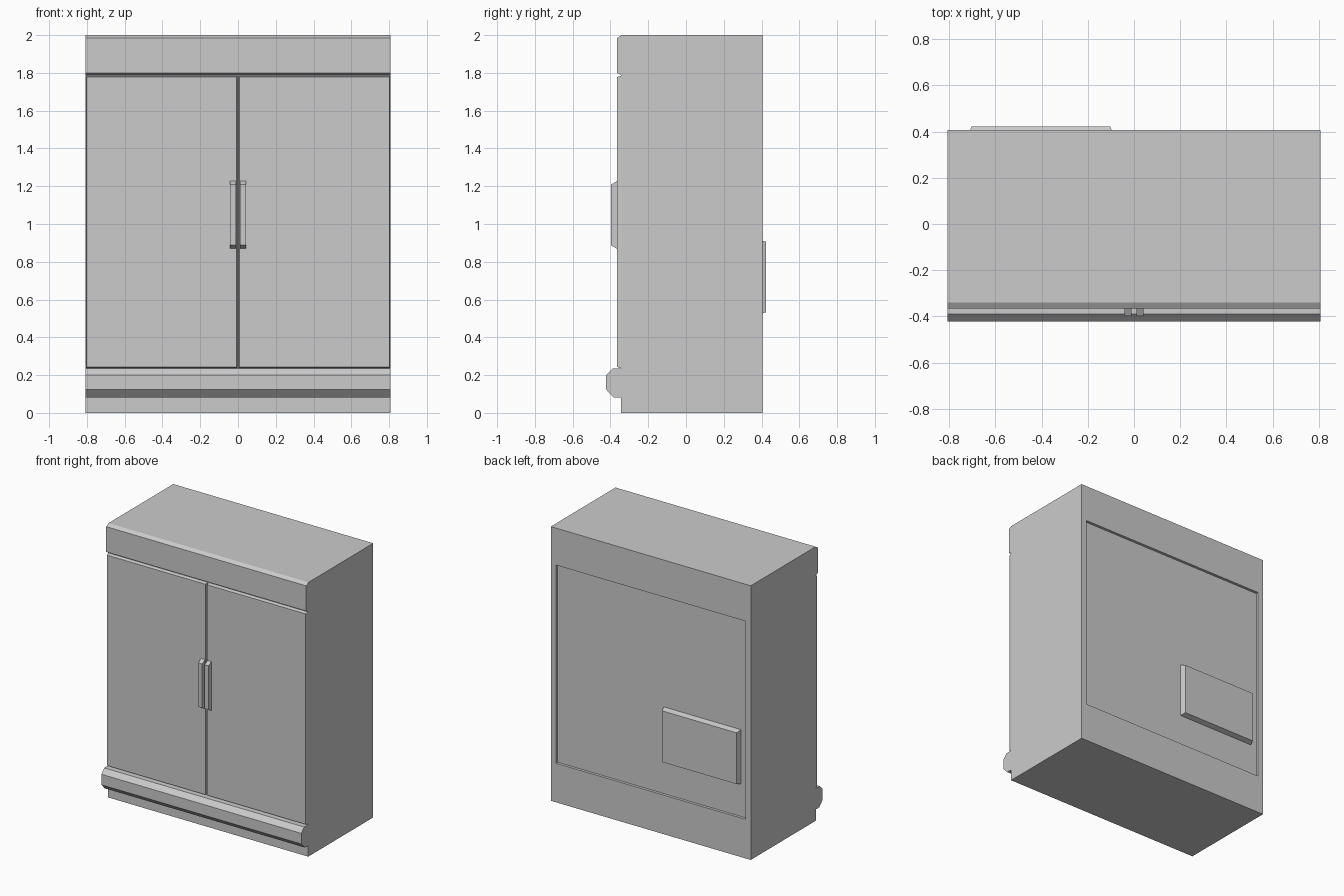
import bpy
import bmesh

cube = bpy.data.objects.get("Cube")
if cube:
    bpy.data.objects.remove(cube, do_unlink=True)

grey = bpy.data.materials.new("plain grey")
grey.use_nodes = True
COLOUR = (0.6, 0.6, 0.6, 1)
grey.diffuse_color = COLOUR
grey.node_tree.nodes["Principled BSDF"].inputs["Base Color"].default_value = COLOUR

HALF_W = 0.807
BACK = 0.406
SHELL = -0.343   # cabinet front behind the doors
FACE = -0.366    # front plane of doors and header
PANE_Z = (0.285, 1.73)


def finish(bm, name):
    bmesh.ops.recalc_face_normals(bm, faces=bm.faces[:])
    mesh = bpy.data.meshes.new(name)
    bm.to_mesh(mesh)
    bm.free()
    mesh.materials.append(grey)
    obj = bpy.data.objects.new(name, mesh)
    bpy.context.collection.objects.link(obj)
    return obj


def facing(bm, direction):
    """Largest face pointing along -y or +y."""
    bm.normal_update()
    faces = [f for f in bm.faces if f.normal.y * direction > 0.99]
    return max(faces, key=lambda f: f.calc_area())


def recess(bm, face, xs, zs, depth_y):
    """Sink a rectangle into a face down to depth_y."""
    bmesh.ops.inset_individual(bm, faces=[face], thickness=0.03)
    mid = face.calc_center_median()
    for v in face.verts:
        v.co.x = xs[v.co.x > mid.x]
        v.co.z = zs[v.co.z > mid.z]
    inner = bmesh.ops.extrude_discrete_faces(bm, faces=[face])["faces"][0]
    for v in inner.verts:
        v.co.y = depth_y


def tapered_block(xs, zs, base_y, top_y, inset_x, inset_z):
    """Block on the plane base_y, narrowing towards top_y."""
    bm = bmesh.new()
    bmesh.ops.create_cube(bm, size=2)
    for v in bm.verts:
        sx, sy, sz = v.co
        outer = sy > 0
        v.co.x = xs[sx > 0] - sx * inset_x * outer
        v.co.z = zs[sz > 0] - sz * inset_z * outer
        v.co.y = top_y if outer else base_y
    return bm


# Cabinet: side profile (y, z) with plinth, bumper, door bay and header
profile = [
    (BACK, 0), (SHELL, 0), (SHELL, 0.082), (-0.383, 0.082),
    (-0.4225, 0.123), (-0.4225, 0.2), (-0.39, 0.234), (SHELL, 0.234),
    (SHELL, 1.788), (FACE, 1.8), (FACE, 1.984), (-0.34, 2), (BACK, 2),
]
bm = bmesh.new()
side = bm.faces.new([bm.verts.new((-HALF_W, y, z)) for y, z in profile])
new = bmesh.ops.extrude_face_region(bm, geom=[side])["geom"]
for v in new:
    if isinstance(v, bmesh.types.BMVert):
        v.co.x = HALF_W
bmesh.ops.recalc_face_normals(bm, faces=bm.faces[:])
recess(bm, facing(bm, 1), (-0.765, 0.765), PANE_Z, BACK - 0.02)
finish(bm, "cabinet")

# Rear cover plate standing in the back recess
finish(tapered_block((-0.715, -0.09), (0.52, 0.918), BACK - 0.021, 0.4225,
                     0.012, 0.012), "rear_cover")

# Doors with sunken panes, and their handles
for name, s in (("left", 1), ("right", -1)):
    def span(a, b):
        return sorted((s * a, s * b))

    bm = tapered_block(span(0.002, HALF_W), (0.236, 1.785), SHELL + 0.002, FACE,
                       0.006, 0.007)
    bmesh.ops.recalc_face_normals(bm, faces=bm.faces[:])
    recess(bm, facing(bm, -1), span(0.044, 0.764), PANE_Z, FACE + 0.018)
    finish(bm, name + "_door")

    finish(tapered_block(span(0.01, 0.042), (0.868, 1.228), FACE + 0.002, -0.398,
                         0.0, 0.02), name + "_handle")
